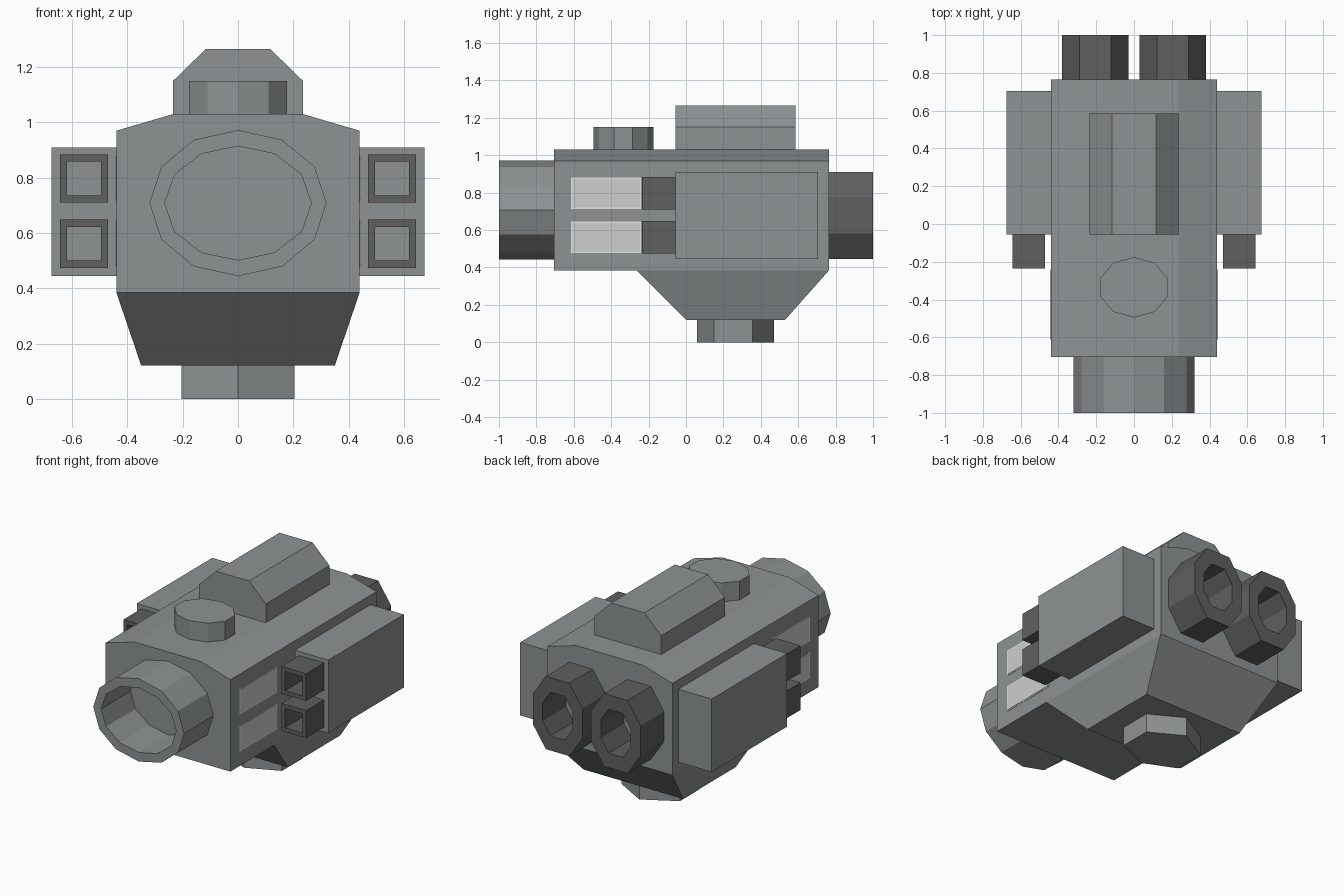
import bpy, bmesh, math

cube = bpy.data.objects.get("Cube")
if cube:
    bpy.data.objects.remove(cube, do_unlink=True)


def material(name, rgb):
    m = bpy.data.materials.new(name)
    m.use_nodes = True
    m.diffuse_color = (*rgb, 1)
    m.node_tree.nodes["Principled BSDF"].inputs["Base Color"].default_value = (*rgb, 1)
    return m


GREY = material("hull grey", (0.27, 0.29, 0.29))
DARK = material("dark metal", (0.115, 0.115, 0.115))
PALE = material("pale panel", (0.62, 0.62, 0.62))
WHITE = material("white trim", (0.85, 0.85, 0.85))


def finish(name, bm, mat):
    bmesh.ops.recalc_face_normals(bm, faces=bm.faces)
    mesh = bpy.data.meshes.new(name)
    bm.to_mesh(mesh)
    bm.free()
    mesh.materials.append(mat)
    obj = bpy.data.objects.new(name, mesh)
    bpy.context.collection.objects.link(obj)
    return obj


def loft(name, rings, mat, closed=False):
    """Skin matching rings; a closed loft joins its last ring to its first."""
    bm = bmesh.new()
    loops = [[bm.verts.new(p) for p in ring] for ring in rings]
    pairs = list(zip(loops, loops[1:]))
    if closed:
        pairs.append((loops[-1], loops[0]))
    else:
        bm.faces.new(loops[0])
        bm.faces.new(loops[-1])
    for a, b in pairs:
        for i in range(len(a)):
            j = (i + 1) % len(a)
            bm.faces.new((a[i], a[j], b[j], b[i]))
    return finish(name, bm, mat)


def along_y(points, y):
    return [(x, y, z) for x, z in points]


def along_z(points, z):
    return [(x, y, z) for x, y in points]


def prism_y(name, points, y0, y1, mat):
    return loft(name, [along_y(points, y0), along_y(points, y1)], mat)


def tube_y(name, outer, inner, y0, y1, mat):
    rings = [along_y(outer, y0), along_y(outer, y1), along_y(inner, y1), along_y(inner, y0)]
    return loft(name, rings, mat, closed=True)


def rect(x0, x1, y0, y1):
    return [(x0, y0), (x1, y0), (x1, y1), (x0, y1)]


def oval(n, cx, cy, rx, ry):
    turns = [math.tau * i / n for i in range(n)]
    return [(cx + rx * math.sin(t), cy + ry * math.cos(t)) for t in turns]


def mirrored(half):
    """Complete a right-hand outline with its mirror image."""
    return half + [(-x, z) for x, z in reversed(half)]


# Main body and the tapered keel under it
prism_y("hull", mirrored([(0.44, 0.385), (0.44, 0.97), (0.235, 1.03)]), -0.705, 0.765, GREY)
loft("keel", [along_z(rect(-0.44, 0.44, -0.265, 0.765), 0.385),
              along_z(rect(-0.35, 0.35, 0, 0.53), 0.12)], GREY)

# Roof cabin, roof hatch and belly hatch
prism_y("roof_cabin", mirrored([(0.235, 1.03), (0.235, 1.15), (0.117, 1.265)]), -0.055, 0.585, GREY)
hatch = oval(10, 0, -0.335, 0.187, 0.16)
loft("roof_hatch", [along_z(hatch, 1.03), along_z(hatch, 1.15)], GREY)
belly = [(0, 0.06), (0.205, 0.15), (0.205, 0.355), (0, 0.47), (-0.205, 0.355), (-0.205, 0.15)]
loft("belly_hatch", [along_z(belly, 0), along_z(belly, 0.12)], GREY)

# Wide open nose ring
tube_y("nose_ring", oval(12, 0, 0.708, 0.32, 0.264), oval(12, 0, 0.708, 0.265, 0.206),
       -1, -0.705, GREY)

for side, s in (("left", 1), ("right", -1)):
    # Side pod with two square barrels
    prism_y(f"{side}_pod", rect(s * 0.44, s * 0.675, 0.445, 0.91), -0.055, 0.705, GREY)
    for level, z in (("upper", 0.797), ("lower", 0.561)):
        cx, r, bore = s * 0.557, 0.087, 0.061
        tube_y(f"{side}_{level}_barrel", rect(cx - r, cx + r, z - r, z + r),
               rect(cx - bore, cx + bore, z - bore, z + bore), -0.235, -0.055, DARK)
        # Pale side panel on a thin trim plate
        for part, grow, depth, mat in (("trim", 0.007, 0.002, WHITE), ("panel", 0, 0.004, PALE)):
            h = 0.077 + grow
            prism_y(f"{side}_{level}_{part}",
                    rect(s * 0.44, s * (0.44 + depth), z - h, z + h),
                    -0.608 - grow, -0.247 + grow, mat)
    # Eight-sided engine nozzle
    right_half = [(0.175, -0.096), (0.175, 0.096), (0.083, 0.232)]
    half = [(0.083, -0.232)] + right_half
    shape = mirrored(half)
    outer = [(s * 0.205 + x, 0.678 + z) for x, z in shape]
    inner = [(s * 0.205 + x * 0.6, 0.678 + z * 0.6) for x, z in shape]
    tube_y(f"{side}_engine", outer, inner, 0.765, 1, DARK)
